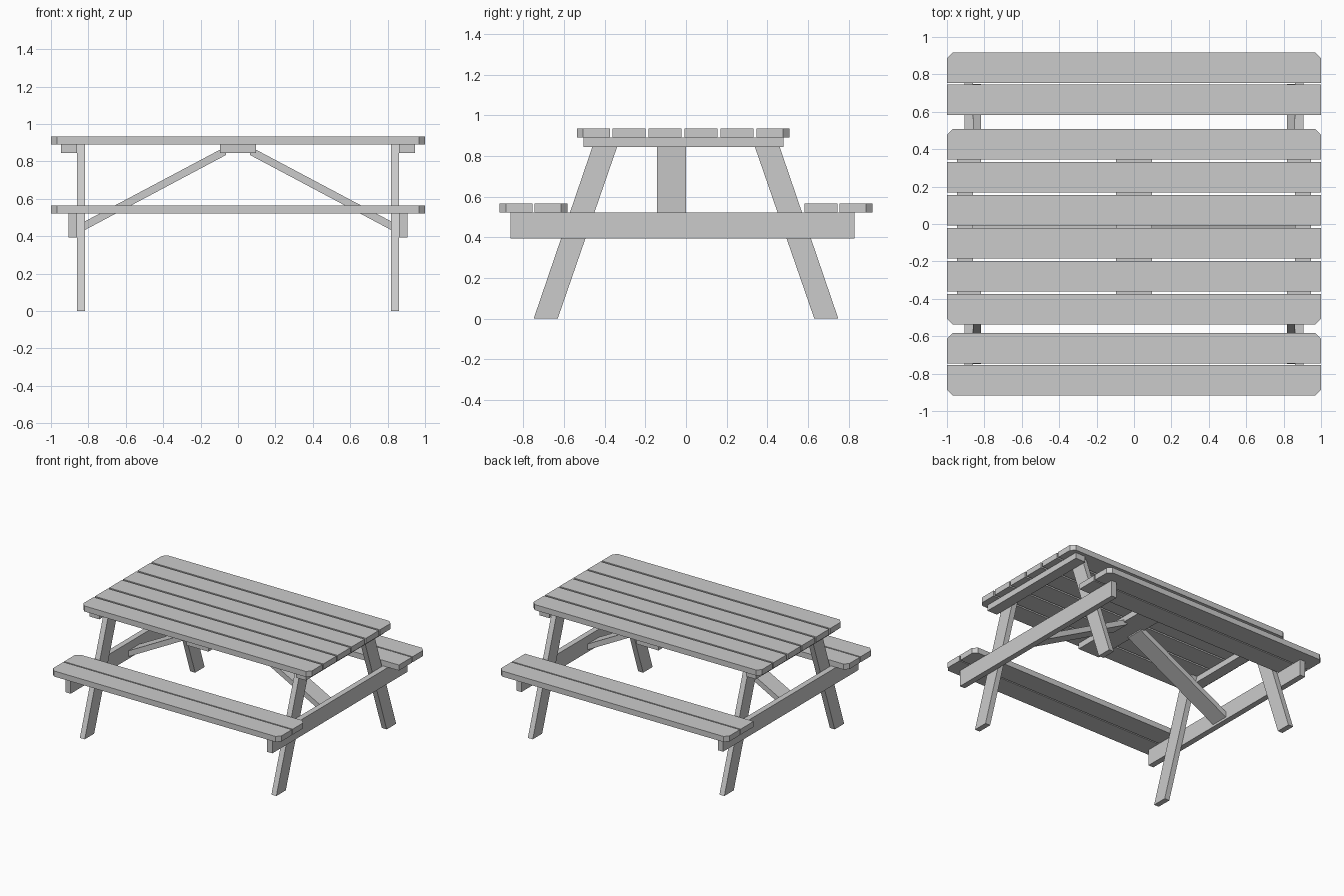
import bpy

if "Cube" in bpy.data.objects:
    bpy.data.objects.remove(bpy.data.objects["Cube"])

PLANK_W = 0.162
CH = 0.031


def prism(name, pts, axis, lo, hi):
    """Extrude a 2D profile along x, y or z between lo and hi."""
    def place(p, d):
        return {'x': (d, p[0], p[1]), 'y': (p[0], d, p[1]), 'z': (p[0], p[1], d)}[axis]
    n = len(pts)
    verts = [place(p, lo) for p in pts] + [place(p, hi) for p in pts]
    faces = [tuple(range(n))[::-1], tuple(range(n, 2 * n))]
    faces += [(i, (i + 1) % n, n + (i + 1) % n, n + i) for i in range(n)]
    # keep normals outward whatever the winding and axis
    area = sum(pts[i][0] * pts[(i + 1) % n][1] - pts[(i + 1) % n][0] * pts[i][1] for i in range(n))
    if (area < 0) != (axis == 'y'):
        faces = [f[::-1] for f in faces]
    me = bpy.data.meshes.new(name)
    me.from_pydata(verts, [], faces)
    ob = bpy.data.objects.new(name, me)
    bpy.context.collection.objects.link(ob)
    return ob


def box(name, x0, x1, y0, y1, z0, z1):
    return prism(name, [(x0, y0), (x1, y0), (x1, y1), (x0, y1)], 'z', z0, z1)


def plank(name, y0, z0, z1, cut_low=False, cut_high=False):
    """Full length board with optional clipped corners on either long edge."""
    y1 = y0 + PLANK_W
    low = [(-1 + CH, y0), (1 - CH, y0), (1, y0 + CH)] if cut_low else [(-1, y0), (1, y0)]
    high = [(1, y1 - CH), (1 - CH, y1), (-1 + CH, y1), (-1, y1 - CH)] if cut_high else [(1, y1), (-1, y1)]
    pts = low + high + ([(-1, y0 + CH)] if cut_low else [])
    prism(name, pts, 'z', z0, z1)


# table top boards
for i in range(6):
    plank(f"table_board_{i + 1}", -0.537 + i * 0.1766, 0.89, 0.934, i == 0, i == 5)

# bench boards
plank("front_bench_outer_board", -0.917, 0.521, 0.565, cut_low=True)
plank("front_bench_inner_board", -0.745, 0.521, 0.565, cut_high=True)
plank("back_bench_inner_board", 0.583, 0.521, 0.565)
plank("back_bench_outer_board", 0.755, 0.521, 0.565, cut_high=True)

# cross batten under the middle of the top
box("middle_batten", -0.095, 0.095, -0.505, 0.48, 0.844, 0.89)

for side, s in (("left", -1), ("right", 1)):
    def span(a, b):
        return sorted((s * a, s * b))

    # end batten and bench beam
    box(f"{side}_batten", *span(0.86, 0.947), -0.505, 0.48, 0.844, 0.89)
    box(f"{side}_bench_beam", *span(0.86, 0.905), -0.863, 0.829, 0.393, 0.521)

    # splayed legs
    for end, t in (("front", -1), ("back", 1)):
        prof = [(t * 0.631, 0), (t * 0.749, 0), (t * 0.445, 0.89), (t * 0.323, 0.89)]
        prism(f"{side}_{end}_leg", prof, 'x', *span(0.817, 0.86))

    # diagonal brace notched around the middle batten
    prof = [(0.86, 0.411), (0.86, 0.457), (0.095, 0.863), (0.095, 0.844), (0.064, 0.844), (0.064, 0.834)]
    prism(f"{side}_brace", [(s * x, z) for x, z in prof], 'y', -0.143, 0.0)
